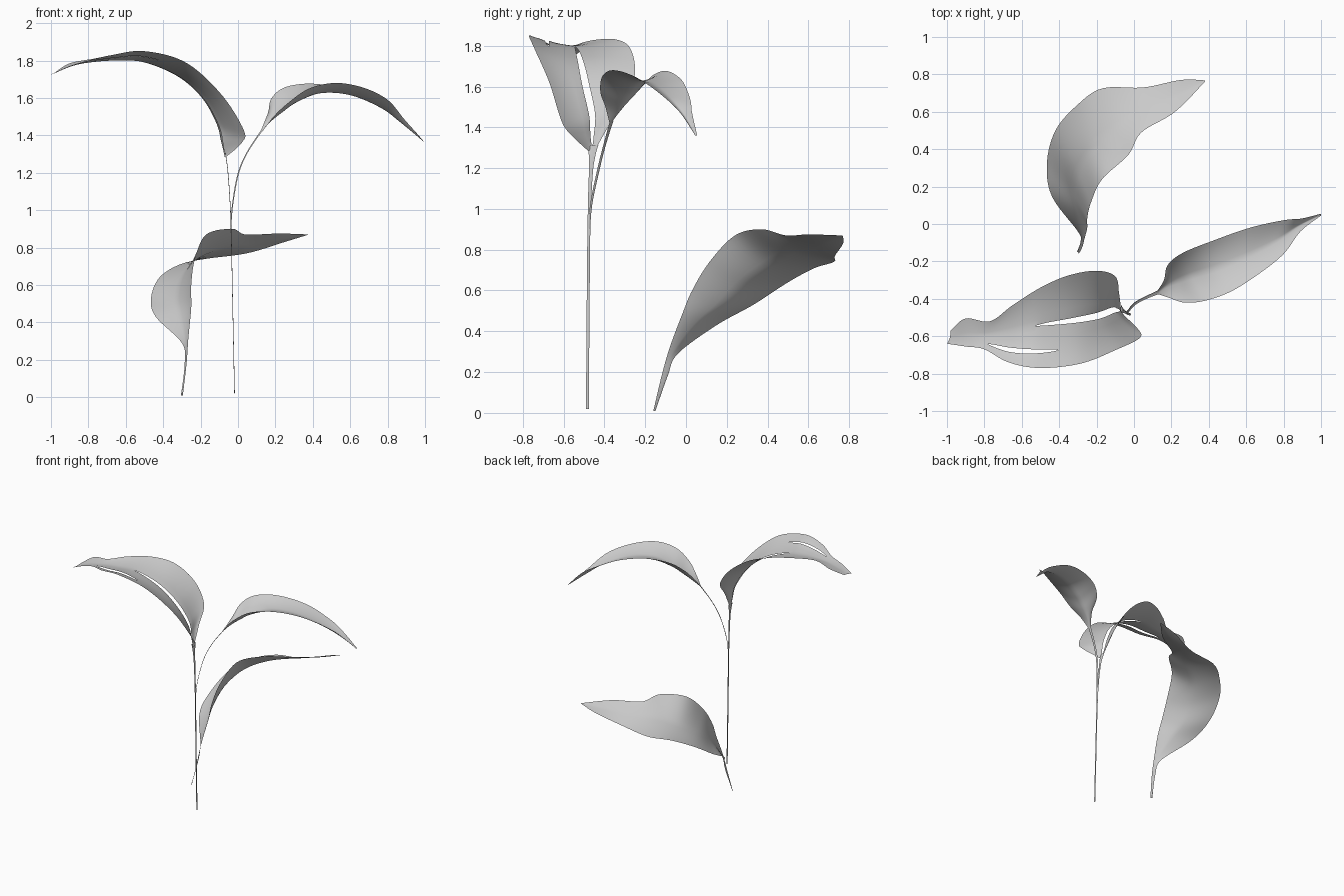
import bpy
import bmesh
import math
from mathutils import Vector

cube = bpy.data.objects.get("Cube")
if cube:
    bpy.data.objects.remove(cube)

# One pale grey for the whole plant
grey = bpy.data.materials.new("pale_grey")
grey.use_nodes = True
colour = (0.6, 0.6, 0.6, 1)
grey.diffuse_color = colour
grey.node_tree.nodes["Principled BSDF"].inputs["Base Color"].default_value = colour


def spline(points, u):
    """Smooth curve through the points, u from 0 to 1."""
    last = len(points) - 1
    i = min(int(u * last), last - 1)
    t = u * last - i
    p = [Vector(points[min(max(i + k, 0), last)]) for k in (-1, 0, 1, 2)]
    tangent_a, tangent_b = (p[2] - p[0]) / 2, (p[3] - p[1]) / 2
    return (p[1] * (2 * t**3 - 3 * t**2 + 1) + tangent_a * (t**3 - 2 * t**2 + t)
            + p[2] * (3 * t**2 - 2 * t**3) + tangent_b * (t**3 - t**2))


def add_sheet(name, strips, rows):
    """Join strips of surface, each given by point(u, side) and its cross positions."""
    bm = bmesh.new()
    for point, columns in strips:
        grid = [[bm.verts.new(point(r / rows, v)) for v in columns] for r in range(rows + 1)]
        for a, b in zip(grid, grid[1:]):
            for c in range(len(columns) - 1):
                bm.faces.new((a[c], a[c + 1], b[c + 1], b[c]))
    bmesh.ops.remove_doubles(bm, verts=bm.verts, dist=0.0005)
    mesh = bpy.data.meshes.new(name)
    bm.to_mesh(mesh)
    bm.free()
    mesh.materials.append(grey)
    mesh.shade_smooth()
    obj = bpy.data.objects.new(name, mesh)
    bpy.context.scene.collection.objects.link(obj)
    return obj


def add_leaf(name, left, rib, right, splits=(), rows=64):
    """Blade lofted across left edge, rib and right edge; splits are (v, start, end, width)."""
    def blade(u, v):
        a, m, b = (spline(edge, u) for edge in (left, rib, right))
        curved = a * v * (v - 1) / 2 + m * (1 - v * v) + b * v * (v + 1) / 2
        straight = m.lerp(b, v) if v > 0 else m.lerp(a, -v)
        return curved.lerp(straight, 0.4)

    def opening(u, split):
        _, start, end, width = split
        t = (u - start) / (end - start)
        return width / 2 * math.sin(math.pi * t) ** 0.6 if 0 < t < 1 else 0

    borders = [None, *splits, None]
    strips = []
    for low, high in zip(borders, borders[1:]):
        v0 = low[0] if low else -1
        v1 = high[0] if high else 1

        def point(u, v, low=low, high=high, v0=v0, v1=v1):
            p = blade(u, v)
            across = (blade(u, 1) - blade(u, -1)).normalized()
            if low and v == v0:
                p += across * opening(u, low)
            if high and v == v1:
                p -= across * opening(u, high)
            return p

        count = max(3, round((v1 - v0) * 7))
        columns = [v0 + (v1 - v0) * k / count for k in range(count)] + [v1]
        strips.append((point, columns))
    return add_sheet(name, strips, rows)


def add_stem(name, path, widths, side, rows=30):
    """Thin flat ribbon along a path, creased slightly down its middle."""
    side = Vector(side).normalized()
    fold = side.cross(Vector((0, 0, 1)))

    def point(u, v):
        k = u * (len(widths) - 1)
        i = min(int(k), len(widths) - 2)
        half = (widths[i] + (widths[i + 1] - widths[i]) * (k - i)) / 2
        return spline(path, u) + side * v * half + fold * (1 - abs(v)) * 0.003
    return add_sheet(name, [(point, (-1, 0, 1))], rows)


# Main stem and the side stem of the second leaf
add_stem("main_stem",
         [(-.02, -.483, .02), (-.03, -.48, .5), (-.04, -.475, .95), (-.055, -.465, 1.2), (-.07, -.455, 1.31)],
         [.014, .014, .014, .02, .05], (0, 1, 0))
add_stem("side_stem",
         [(-.04, -.475, .88), (-.03, -.465, 1.02), (0, -.43, 1.19), (.05, -.4, 1.31), (.13, -.365, 1.43)],
         [.01, .012, .014, .014, .02], (-.5, .85, 0))

# Upper leaf on the right side, torn along its rib and near one edge
add_leaf(
    "upper_right_leaf",
    [(-.07, -.45, 1.28), (-.08, -.37, 1.42), (-.1, -.28, 1.54), (-.2, -.25, 1.68), (-.35, -.275, 1.79),
     (-.5, -.34, 1.83), (-.65, -.435, 1.83), (-.77, -.52, 1.81), (-.9, -.505, 1.785), (-.98, -.57, 1.735)],
    [(-.07, -.46, 1.28), (-.085, -.46, 1.36), (-.11, -.46, 1.46), (-.19, -.49, 1.6), (-.32, -.515, 1.715),
     (-.5, -.54, 1.79), (-.65, -.57, 1.8), (-.79, -.59, 1.79), (-.89, -.59, 1.77), (-.985, -.61, 1.73)],
    [(-.07, -.475, 1.28), (.02, -.56, 1.36), (.03, -.61, 1.43), (-.09, -.67, 1.62), (-.28, -.745, 1.79),
     (-.5, -.77, 1.85), (-.67, -.74, 1.83), (-.8, -.67, 1.8), (-.9, -.655, 1.77), (-1, -.64, 1.725)],
    splits=[(0, .05, .57, .035), (.62, .5, .76, .025)])

# Upper leaf on the left side
add_leaf(
    "upper_left_leaf",
    [(.12, -.365, 1.42), (.16, -.3, 1.52), (.18, -.22, 1.6), (.26, -.155, 1.66), (.42, -.09, 1.675),
     (.62, -.02, 1.63), (.8, .02, 1.54), (.9, .03, 1.47), (1, .055, 1.36)],
    [(.125, -.37, 1.42), (.17, -.335, 1.47), (.23, -.305, 1.52), (.31, -.275, 1.575), (.44, -.235, 1.625),
     (.6, -.17, 1.615), (.76, -.09, 1.55), (.88, -.01, 1.46), (1, .05, 1.36)],
    [(.13, -.375, 1.42), (.19, -.395, 1.5), (.27, -.42, 1.575), (.38, -.41, 1.65), (.52, -.36, 1.68),
     (.67, -.265, 1.655), (.8, -.16, 1.59), (.89, -.04, 1.485), (1, .045, 1.36)])

# Separate lower leaf with its short stalk
add_leaf(
    "lower_leaf",
    [(-.305, -.15, .01), (-.285, -.09, .18), (-.3, -.04, .29), (-.44, .15, .43), (-.465, .33, .53),
     (-.42, .5, .64), (-.31, .63, .71), (-.17, .725, .74), (.05, .73, .77), (.25, .77, .83), (.38, .768, .87)],
    [(-.3, -.15, .01), (-.28, -.1, .18), (-.28, -.06, .3), (-.31, .06, .44), (-.325, .17, .53),
     (-.3, .28, .64), (-.23, .41, .73), (-.1, .51, .79), (.05, .62, .81), (.23, .69, .84), (.38, .765, .87)],
    [(-.295, -.16, .01), (-.275, -.12, .18), (-.265, -.08, .32), (-.25, -.02, .48), (-.25, .03, .6),
     (-.23, .115, .74), (-.17, .24, .87), (-.03, .37, .9), (.04, .49, .87), (.22, .6, .875), (.38, .762, .87)])
